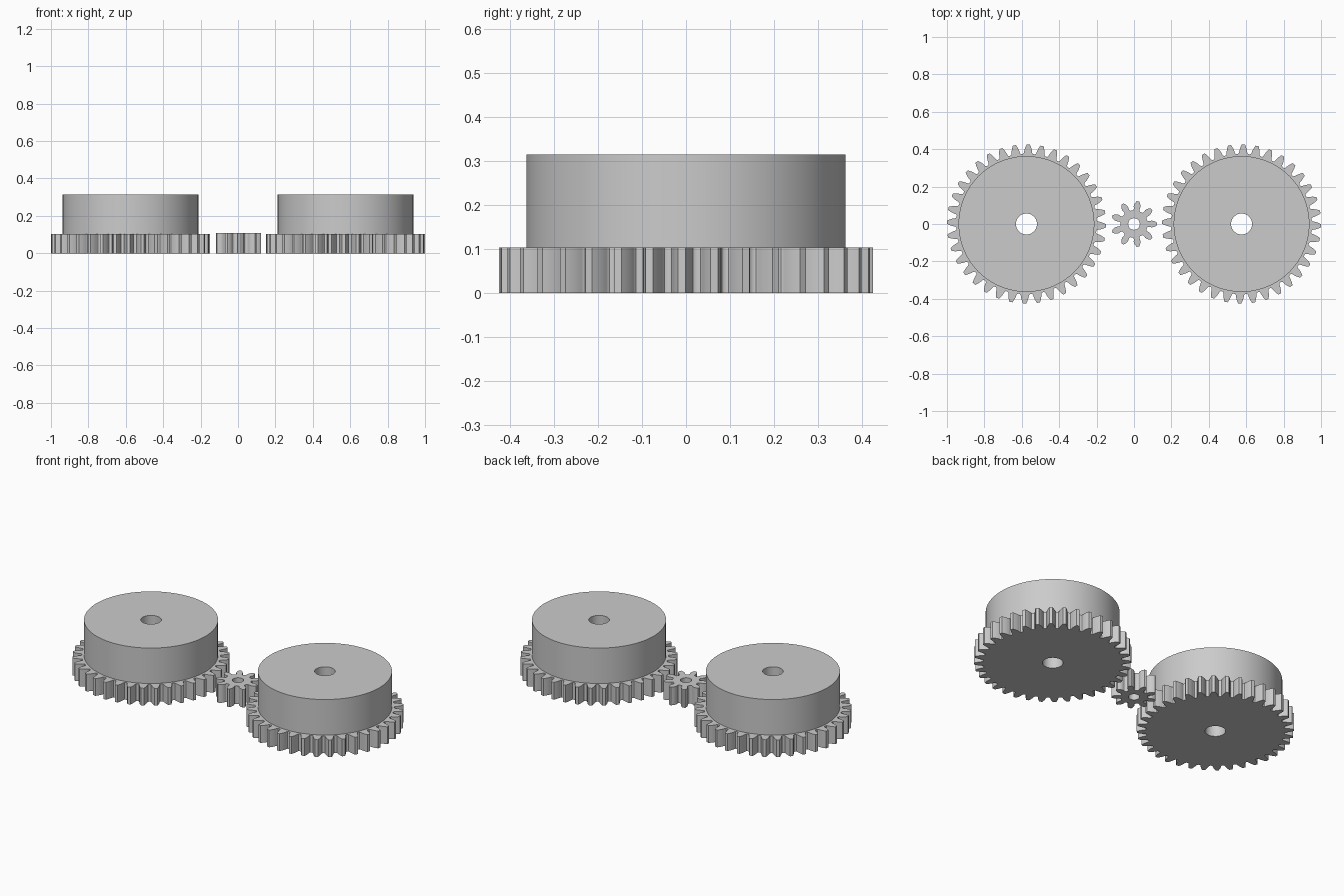
import bpy, bmesh
from math import pi, sin, cos, tan, acos, radians

if "Cube" in bpy.data.objects:
    bpy.data.objects.remove(bpy.data.objects["Cube"], do_unlink=True)

grey = bpy.data.materials.new("light_grey")
grey.use_nodes = True
grey.diffuse_color = (0.6, 0.6, 0.6, 1)
grey.node_tree.nodes["Principled BSDF"].inputs["Base Color"].default_value = (0.6, 0.6, 0.6, 1)


def circle(radius, count=64):
    return [(radius * cos(2 * pi * i / count), radius * sin(2 * pi * i / count))
            for i in range(count)]


def gear_outline(teeth, module, turn=0.0):
    """Involute tooth profile repeated around the wheel."""
    pitch = teeth * module / 2
    base = pitch * cos(radians(20))
    root, tip = pitch - 1.25 * module, pitch + module

    def half_angle(r):
        a = acos(min(1, base / r))
        inv = tan(radians(20)) - radians(20)
        return pi / (2 * teeth) + inv - (tan(a) - a)

    foot = half_angle(base)
    flank = [(root, foot + 0.3 * module / root),
             (root + 0.09 * module, foot + 0.12 * module / root),
             (root + 0.3 * module, foot)]
    start = max(base, root + 0.4 * module)
    steps = 6
    for i in range(steps + 1):
        r = start + (tip - start) * i / steps
        flank.append((r, half_angle(r)))
    half = [(r, -a) for r, a in flank]
    tooth = half + [(r, -a) for r, a in reversed(half)]
    return [(r * cos(a + turn + 2 * pi * k / teeth), r * sin(a + turn + 2 * pi * k / teeth))
            for k in range(teeth) for r, a in tooth]


def pierced_plate(name, outline, hole, x, z0, z1):
    """Extrude an outline with a round bore through its middle."""
    bm = bmesh.new()
    edges = []
    for loop in (outline, circle(hole)):
        verts = [bm.verts.new((px, py, z0)) for px, py in loop]
        edges += [bm.edges.new((verts[i - 1], verts[i])) for i in range(len(verts))]
    bmesh.ops.triangle_fill(bm, use_beauty=True, use_dissolve=False, edges=edges)
    top = bmesh.ops.extrude_face_region(bm, geom=bm.faces[:], use_keep_orig=True)["geom"]
    for v in top:
        if isinstance(v, bmesh.types.BMVert):
            v.co.z = z1
    bmesh.ops.recalc_face_normals(bm, faces=bm.faces[:])
    mesh = bpy.data.meshes.new(name)
    bm.to_mesh(mesh)
    bm.free()
    mesh.materials.append(grey)
    obj = bpy.data.objects.new(name, mesh)
    obj.location.x = x
    bpy.context.collection.objects.link(obj)
    bpy.ops.object.select_all(action='DESELECT')
    obj.select_set(True)
    bpy.context.view_layer.objects.active = obj
    bpy.ops.object.shade_smooth_by_angle(angle=radians(30))


MODULE = 0.0224

# Two large toothed wheels, each carrying a drum
for side, x in (("right", -0.575), ("left", 0.575)):
    pierced_plate(side + "_gear", gear_outline(36, MODULE, radians(-1.3)), 0.056, x, 0, 0.103)
    pierced_plate(side + "_drum", circle(0.363, 96), 0.056, x, 0.103, 0.315)

# Small pinion between them
pierced_plate("pinion", gear_outline(9, MODULE), 0.031, 0, 0, 0.108)
